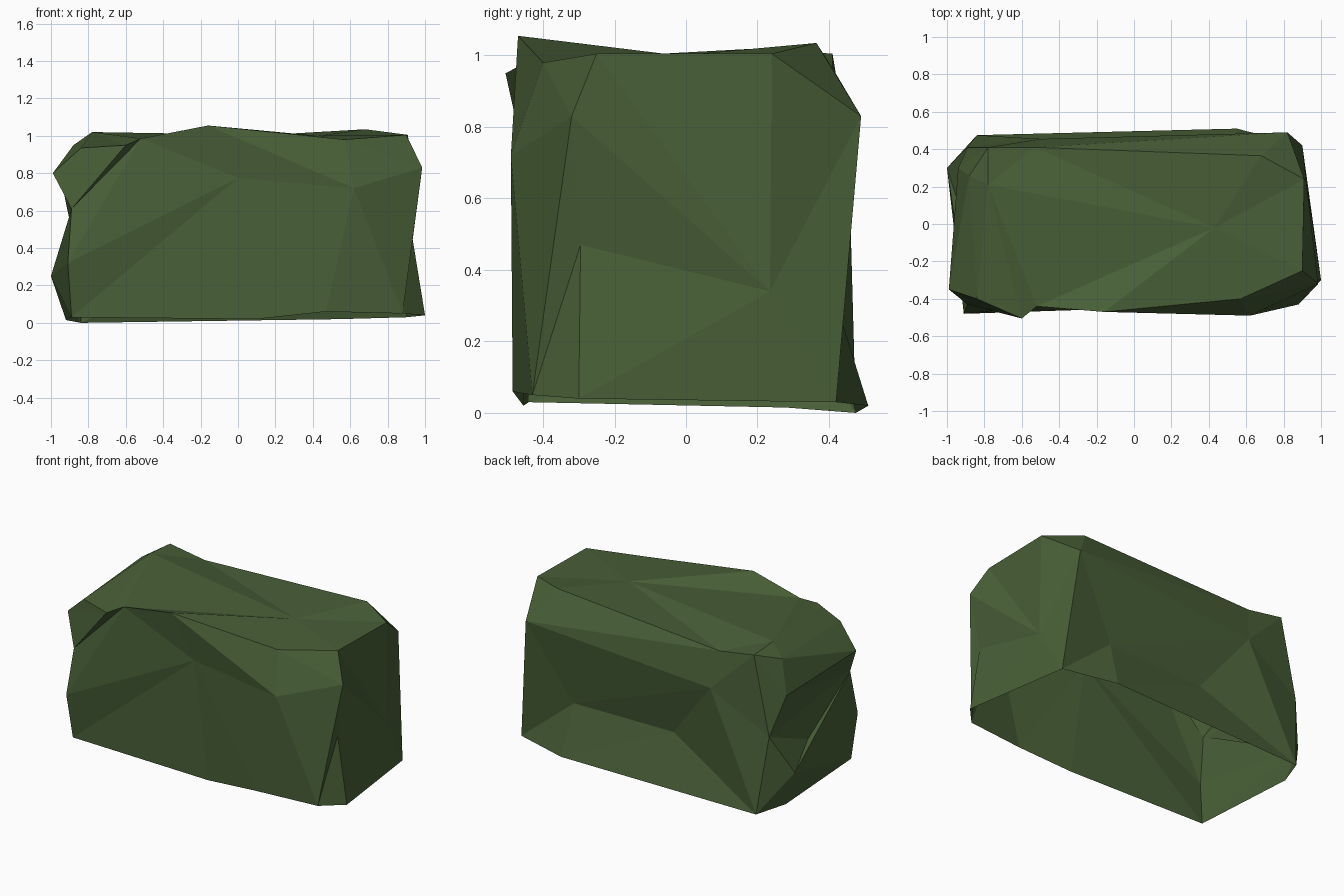
import bpy, bmesh, random
from mathutils import Vector

if "Cube" in bpy.data.objects:
    bpy.data.objects.remove(bpy.data.objects["Cube"])

random.seed(1)

# Corner points of the chiselled shell, grouped by side
P = {
    # top
    "T1": (-.16, -.47, 1.055), "T2": (.57, -.40, .98), "T3": (.90, -.25, 1.005),
    "T4": (.91, .24, 1.005), "T5": (.68, .365, 1.035), "T6": (-.53, .41, .965),
    "T7": (-.78, .41, 1.005), "T8": (-.78, .21, 1.02), "T9": (.43, -.02, 1.0),
    "TA": (-.52, -.44, .985), "TB": (-.84, -.40, .935), "TC": (-.88, .26, .95),
    "flap": (-.60, -.505, .95),
    # front
    "F1": (0, -.45, .775), "F2": (.62, -.49, .72), "notch": (-.89, -.43, .61),
    "F3": (-.91, -.48, .32),
    # right
    "R1": (.985, -.32, .83), "crack": (.93, -.295, .47), "R2": (.92, .235, .34),
    # back
    "K1": (.82, .49, .83), "K2": (.525, .41, .34), "K3": (-.18, .385, .33),
    "K4": (-.495, .455, .73),
    # left
    "L1": (-.99, -.35, .80), "L2": (-.94, .30, .74), "L3": (-.89, .41, .495),
    "L4": (-.92, .05, .355), "L5": (-1, .30, .25),
    # open bottom rim
    "B1": (-.89, -.44, .03), "B2": (.1, -.455, .02), "B3": (.47, -.485, .06),
    "B4": (.88, -.43, .05), "B5": (1, -.3, .04), "B6": (.90, .42, .03),
    "B7": (.55, .51, .02), "B8": (-.84, .475, 0), "B9": (-.92, .28, .015),
}
# Overhanging corners are triangulated from a shifted spot
HINT = {"flap": (-.68, -.44, .96), "L4": (-.945, .09, .38), "L2": (-.98, .32, .79)}
# Ridges and creases that must exist
RIDGES = """TA-notch TA-F1 T1-F2 F1-F2 F1-F3 F1-B1 F1-B2 F1-B3 F2-B3 F2-B4 F2-R1
R1-B4 crack-B4 crack-B5 crack-R2 R2-T3 TA-T9 T1-T9 T6-T9 T8-T9 T5-T9
flap-TA flap-TB flap-notch flap-L1 L1-notch notch-L5 notch-L4 L4-L3 L4-L5 F3-L5 L2-L3 L3-L5
L1-L2 notch-L3 TC-L1 TC-L2 TC-T7 K3-B8 K4-B8 K2-K3 K3-K4 K1-K4 K2-K4""".split()


def on_rounded_box(p, power=5):
    """Project a point onto a strictly convex box shape around the centre."""
    q = Vector((p[0], p[1] / .5, (p[2] - .52) / .52))
    return q / sum(abs(c) ** power for c in q) ** (1 / power)


def crosses(a, b, c, d):
    """True when arcs a-b and c-d cross, seen from the centre."""
    n, m = a.co.cross(b.co), c.co.cross(d.co)
    return (n.dot(c.co) * n.dot(d.co) < -1e-9 and m.dot(a.co) * m.dot(b.co) < -1e-9
            and (a.co + b.co).dot(c.co + d.co) > 0)


def force_edge(bm, a, b):
    """Flip crossing edges until a-b is an edge."""
    for _ in range(200):
        hits = [e for e in bm.edges if a not in e.verts and b not in e.verts
                and crosses(a, b, *e.verts)]
        if not hits:
            return
        e = random.choice(hits)
        p, q = [next(v for v in f.verts if v not in e.verts) for f in e.link_faces]
        if crosses(p, q, *e.verts):
            bmesh.utils.edge_rotate(e, True)


# Triangulate on the rounded box, force the ridges, then move corners into place
bm = bmesh.new()
vert = {k: bm.verts.new(on_rounded_box(HINT.get(k, p))) for k, p in P.items()}
bmesh.ops.convex_hull(bm, input=bm.verts[:])
for ridge in RIDGES:
    a, b = (vert[k] for k in ridge.split("-"))
    force_edge(bm, a, b)
bmesh.ops.recalc_face_normals(bm, faces=bm.faces[:])
for k, p in P.items():
    vert[k].co = p

# Leave the underside open
rim = {v for k, v in vert.items() if k[0] == "B"}
under = [f for f in bm.faces if set(f.verts) <= rim]
bmesh.ops.delete(bm, geom=under, context='FACES')

mesh = bpy.data.meshes.new("block")
bm.to_mesh(mesh)
bm.free()
block = bpy.data.objects.new("block", mesh)
bpy.context.collection.objects.link(block)

# Single moss green
green = bpy.data.materials.new("moss_green")
green.diffuse_color = (.065, .115, .038, 1)
green.use_nodes = True
green.node_tree.nodes["Principled BSDF"].inputs["Base Color"].default_value = green.diffuse_color
mesh.materials.append(green)
